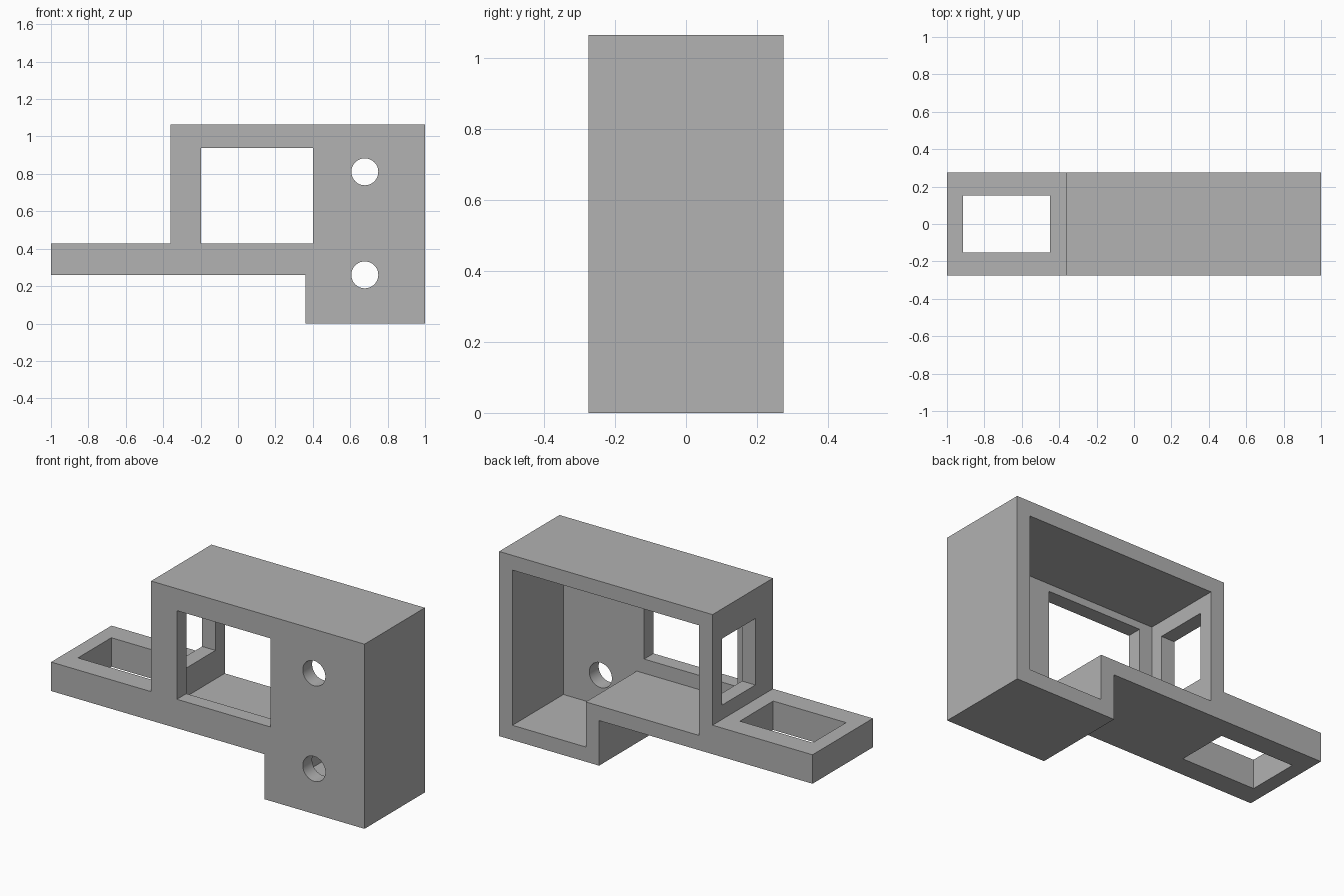
import bpy
import bmesh
from mathutils import Matrix

cube = bpy.data.objects.get("Cube")
if cube:
    bpy.data.objects.remove(cube, do_unlink=True)

grey = bpy.data.materials.new("plain grey")
grey.use_nodes = True
COLOUR = (0.445, 0.445, 0.445, 1)
grey.diffuse_color = COLOUR
grey.node_tree.nodes["Principled BSDF"].inputs["Base Color"].default_value = COLOUR

WALL = 0.085          # shell thickness
HALF = 0.275          # half depth
TOP = 1.065
SHELL_X = -0.362      # right end of the tall housing
STEP_X = 0.362        # where the deep foot begins
ARM_LOW, ARM_TOP = 0.26, 0.427


def to_object(name, bm):
    bmesh.ops.recalc_face_normals(bm, faces=bm.faces)
    mesh = bpy.data.meshes.new(name)
    bm.to_mesh(mesh)
    bm.free()
    mesh.materials.append(grey)
    obj = bpy.data.objects.new(name, mesh)
    bpy.context.collection.objects.link(obj)
    return obj


def prism(name, profile, y0, y1):
    """Extrude an x-z outline from y0 to y1."""
    bm = bmesh.new()
    face = bm.faces.new([bm.verts.new((x, y0, z)) for x, z in profile])
    out = bmesh.ops.extrude_face_region(bm, geom=[face])
    moved = [g for g in out["geom"] if isinstance(g, bmesh.types.BMVert)]
    bmesh.ops.translate(bm, vec=(0, y1 - y0, 0), verts=moved)
    return to_object(name, bm)


def box(name, x0, x1, y0, y1, z0, z1):
    return prism(name, [(x0, z0), (x1, z0), (x1, z1), (x0, z1)], y0, y1)


def bore(name, x, z, radius):
    """Round cutter running front to back through the front wall."""
    bm = bmesh.new()
    bmesh.ops.create_cone(bm, cap_ends=True, segments=48, radius1=radius,
                          radius2=radius, depth=0.2)
    bmesh.ops.rotate(bm, cent=(0, 0, 0), matrix=Matrix.Rotation(1.5707963, 3, "X"),
                     verts=bm.verts)
    bmesh.ops.translate(bm, vec=(x, -HALF + WALL / 2, z), verts=bm.verts)
    return to_object(name, bm)


# Outer block: tall housing, foot and side arm in one outline
housing = prism("bracket_housing", [
    (-1, ARM_LOW), (STEP_X, ARM_LOW), (STEP_X, 0), (1, 0),
    (1, TOP), (SHELL_X, TOP), (SHELL_X, ARM_TOP), (-1, ARM_TOP)], -HALF, HALF)

# Hollow open at the back, following the outline one wall inside
inner_x, inner_step, floor = SHELL_X + WALL, STEP_X + WALL, ARM_LOW + WALL
cutters = [
    prism("hollow_cutter", [
        (inner_x, floor), (inner_step, floor), (inner_step, WALL),
        (1 - WALL, WALL), (1 - WALL, TOP - WALL), (inner_x, TOP - WALL)],
        -HALF + WALL, HALF + 0.1),
    # Window in the front wall
    box("front_window_cutter", -0.197, 0.4, -HALF - 0.1, -HALF + WALL + 0.05,
        ARM_TOP, 0.938),
    # Window in the housing's right wall
    box("side_window_cutter", SHELL_X - 0.05, inner_x + 0.05, -0.115, 0.19,
        0.51, 0.893),
    # Slot through the arm
    box("arm_slot_cutter", -0.915, -0.45, -0.152, 0.152, 0.1, 0.6),
    # Two round holes in the front wall
    bore("upper_hole_cutter", 0.678, 0.811, 0.072),
    bore("lower_hole_cutter", 0.678, 0.26, 0.072),
]

bpy.context.view_layer.objects.active = housing
for cutter in cutters:
    mod = housing.modifiers.new(cutter.name, "BOOLEAN")
    mod.operation = "DIFFERENCE"
    mod.solver = "EXACT"
    mod.object = cutter
    bpy.ops.object.modifier_apply(modifier=mod.name)
    bpy.data.objects.remove(cutter, do_unlink=True)

# Smooth bores, crisp edges everywhere else
bpy.ops.object.select_all(action="DESELECT")
housing.select_set(True)
bpy.ops.object.shade_smooth_by_angle(angle=0.5)
